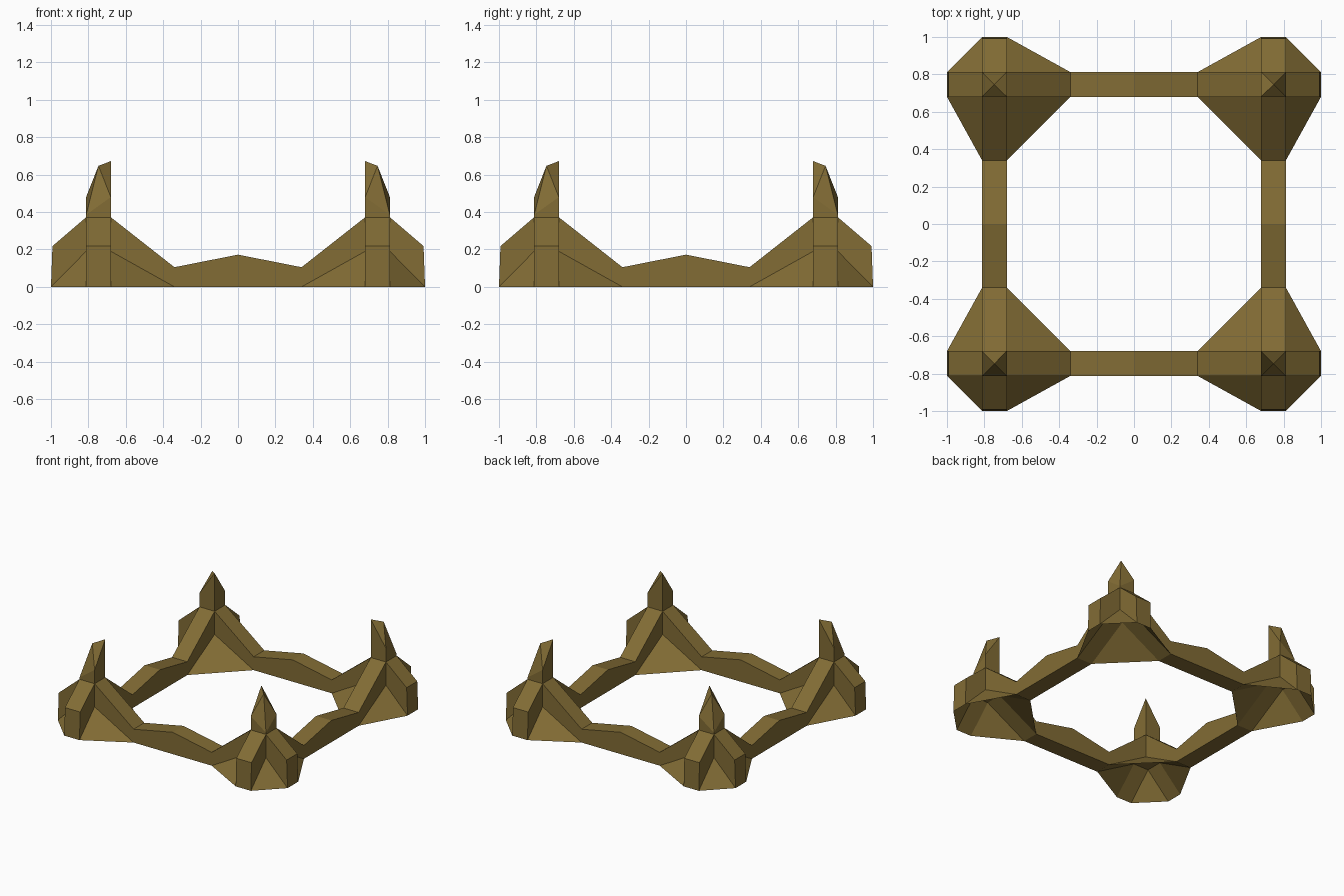
import bpy, bmesh

if "Cube" in bpy.data.objects:
    bpy.data.objects.remove(bpy.data.objects["Cube"])

IN, OUT = 0.68, 0.812       # inner and outer faces of each corner block
MID = (IN + OUT) / 2
LOW, TOP = 0.19, 0.372      # underside and top of each corner block

brown = bpy.data.materials.new("olive_brown")
brown.diffuse_color = (0.223, 0.150, 0.035, 1)
brown.use_nodes = True
brown.node_tree.nodes["Principled BSDF"].inputs["Base Color"].default_value = brown.diffuse_color


def finish(name, faces, upward=False):
    """Make one quarter from point lists, then mirror it to all corners."""
    bm = bmesh.new()
    for pts in faces:
        bm.faces.new([bm.verts.new(p) for p in pts])
    bmesh.ops.remove_doubles(bm, verts=bm.verts, dist=0.0005)
    if upward:
        for f in bm.faces:
            f.normal_update()
            if f.normal.z < 0:
                f.normal_flip()
    else:
        bmesh.ops.recalc_face_normals(bm, faces=bm.faces)
    me = bpy.data.meshes.new(name)
    bm.to_mesh(me)
    bm.free()
    me.materials.append(brown)
    ob = bpy.data.objects.new(name, me)
    bpy.context.collection.objects.link(ob)
    mir = ob.modifiers.new("Mirror", 'MIRROR')
    mir.use_axis = (True, True, False)
    return ob


def arm(stations, swap):
    """Sweep a rectangular section through (t_low, z_low, t_top, z_top)."""
    rings = []
    for tl, zl, tt, zt in stations:
        ring = [(tl, IN, zl), (tl, OUT, zl), (tt, OUT, zt), (tt, IN, zt)]
        rings.append([(y, x, z) if swap else (x, y, z) for x, y, z in ring])
    faces = []
    for a, b in zip(rings, rings[1:]):
        for i in range(4):
            j = (i + 1) % 4
            faces.append([a[i], a[j], b[j], b[i]])
    return faces, rings[-1]


# Frame: inner arms running into the rails, and stubby outer arms
inner = [(IN, LOW, IN, TOP), (0.34, 0, 0.34, 0.105), (0, 0, 0, 0.172)]
outer = [(OUT, LOW, OUT, TOP), (1, 0, 0.992, 0.218)]
frame = [[(IN, IN, LOW), (OUT, IN, LOW), (OUT, OUT, LOW), (IN, OUT, LOW)]]
for swap in (False, True):
    frame += arm(inner, swap)[0]
    sides, end = arm(outer, swap)
    frame += sides + [end]
finish("frame", frame)

# Webs: thin triangles bridging neighbouring arms
reach = {IN: 0.34, OUT: 1.0}
webs = [[(x, y, LOW), (reach[x], y, 0), (x, reach[y], 0)]
        for x in (IN, OUT) for y in (IN, OUT)]
finish("corner_webs", webs, upward=True)

# Spikes: slanted crown, tallest at the inner corner
corners = [(IN, IN, 0.672), (OUT, IN, 0.48), (OUT, OUT, 0.385), (IN, OUT, 0.48)]
tip = (MID, MID, 0.647)
spike = []
for i in range(4):
    p, q = corners[i], corners[(i + 1) % 4]
    spike.append([(p[0], p[1], TOP), (q[0], q[1], TOP), q, p])
    spike.append([p, q, tip])
finish("corner_spikes", spike)
